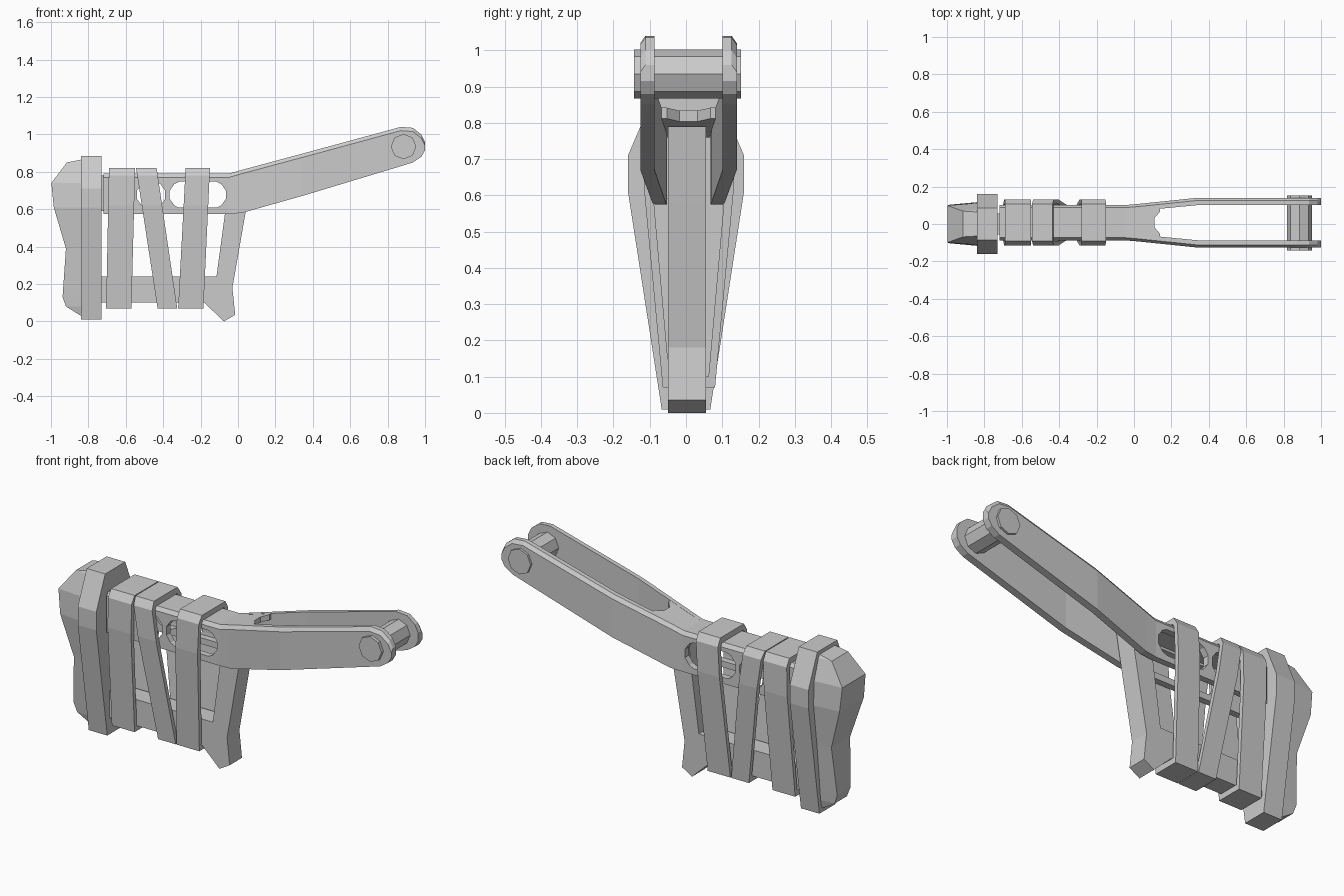
import bpy, bmesh, math
from mathutils import Vector

cube = bpy.data.objects.get("Cube")
if cube:
    bpy.data.objects.remove(cube, do_unlink=True)

grey = bpy.data.materials.new("plain grey")
grey.use_nodes = True
COLOUR = (0.6, 0.6, 0.6, 1)
grey.diffuse_color = COLOUR
grey.node_tree.nodes["Principled BSDF"].inputs["Base Color"].default_value = COLOUR


def loft(name, rings, loop=False):
    """Skin a row of equal rings; cap the ends, or join last to first."""
    bm = bmesh.new()
    rows = [[bm.verts.new(p) for p in ring] for ring in rings]
    n = len(rows[0])
    pairs = list(zip(rows, rows[1:]))
    if loop:
        pairs.append((rows[-1], rows[0]))
    else:
        bm.faces.new(rows[0])
        bm.faces.new(rows[-1])
    for a, b in pairs:
        for i in range(n):
            j = (i + 1) % n
            bm.faces.new((a[i], a[j], b[j], b[i]))
    bmesh.ops.recalc_face_normals(bm, faces=bm.faces)
    mesh = bpy.data.meshes.new(name)
    bm.to_mesh(mesh)
    bm.free()
    mesh.materials.append(grey)
    obj = bpy.data.objects.new(name, mesh)
    bpy.context.collection.objects.link(obj)
    return obj


def side_prism(name, outline, y0, y1):
    return loft(name, [[(x, y, z) for x, z in outline] for y in (y0, y1)])


def cut(obj, cutter):
    mod = obj.modifiers.new("hole", 'BOOLEAN')
    mod.object = cutter
    mod.operation = 'DIFFERENCE'
    mod.solver = 'EXACT'
    bpy.context.view_layer.objects.active = obj
    bpy.ops.object.modifier_apply(modifier=mod.name)


MID = 0.007  # sideways centre of the fork

# Hole cutters: blunt-ended slots through both channel walls
cutters = []
for left, right in ((-0.54, -0.39), (-0.365, -0.065)):
    upper = [(left, 0.7), (left + 0.025, 0.735), (left + 0.05, 0.747),
             (right - 0.05, 0.747), (right - 0.025, 0.735), (right, 0.7)]
    lower = [(x, 1.355 - z) for x, z in reversed(upper)]
    c = side_prism("slot_cutter", upper + lower, -0.3, 0.3)
    c.hide_render = True
    cutters.append(c)

# Fork side walls: x, bottom, top, outer and inner half width
STATIONS = [(-0.72, 0.575, 0.79, 0.094, 0.06),
            (-0.05, 0.575, 0.79, 0.094, 0.06),
            (0.02, 0.58, 0.81, 0.1, 0.063),
            (0.34, 0.67, 0.896, 0.133, 0.094),
            (0.87, 0.83, 1.04, 0.133, 0.094),
            (0.935, 0.85, 1.035, 0.133, 0.094),
            (0.98, 0.88, 1.0, 0.133, 0.094),
            (1.0, 0.915, 0.96, 0.133, 0.094)]
for side, s in (("left", 1), ("right", -1)):
    rings = []
    for x, zb, zt, out, inn in STATIONS:
        section = [(inn, zb), (out, zb), (out, zt - 0.02),
                   (out - 0.014, zt), (inn, zt)]
        rings.append([(x, MID + s * y, z) for y, z in section])
    wall = loft("fork_wall_" + side, rings)
    for c in cutters:
        cut(wall, c)
for c in cutters:
    bpy.data.objects.remove(c, do_unlink=True)

# Channel roof, ending in a notch between the prongs
flat = [(-0.72, -0.065), (-0.05, -0.065), (-0.05, 0.065), (-0.72, 0.065)]
loft("channel_roof", [[(x, MID + y, z) for x, y in flat] for z in (0.76, 0.79)])
notched = [(-0.05, -0.065), (0.02, -0.066), (0.14, -0.077), (0.14, -0.06),
           (0.11, -0.025), (0.11, 0.025), (0.14, 0.06), (0.14, 0.077),
           (0.02, 0.066), (-0.05, 0.065)]
loft("fork_crotch", [[(x, MID + y, z + 0.272 * (x + 0.05)) for x, y in notched]
                     for z in (0.76, 0.79)])

# Eight-sided cross pin at the fork tip
pin = [(0.885 + 0.068 * math.cos(i * math.pi / 4),
        0.935 + 0.068 * math.sin(i * math.pi / 4)) for i in range(8)]
side_prism("cross_pin", pin, -0.143, 0.152)

# Lower frame: slanted strut, foot and rear bar in one plate
frame = [(0.075, 0.79), (0.04, 0.58), (-0.03, 0.18), (-0.015, 0.035),
         (-0.075, 0.0), (-0.18, 0.1), (-0.78, 0.1), (-0.78, 0.24),
         (-0.115, 0.24), (-0.07, 0.575), (-0.05, 0.77)]
side_prism("lower_frame", frame, -0.05, 0.055)

# Tongue that joins the channel to the collar
side_prism("rear_tongue", [(-0.8, 0.59), (-0.69, 0.59), (-0.69, 0.78), (-0.8, 0.78)],
           -0.055, 0.055)


# Upright solids: height, rear x, front x, half width
def upright(name, levels, taper=1.0):
    loft(name, [[(x0, -w * taper, z), (x1, -w, z), (x1, w, z), (x0, w * taper, z)]
                for z, x0, x1, w in levels])


upright("collar", [(0.01, -0.84, -0.73, 0.067), (0.61, -0.84, -0.73, 0.16),
                   (0.71, -0.84, -0.73, 0.16), (0.885, -0.84, -0.73, 0.085)])
upright("butt_block", [(0.03, -0.84, -0.8, 0.05), (0.08, -0.92, -0.8, 0.06),
                       (0.13, -0.938, -0.8, 0.065), (0.39, -0.92, -0.8, 0.093),
                       (0.61, -0.985, -0.8, 0.12), (0.74, -0.998, -0.8, 0.115),
                       (0.85, -0.915, -0.8, 0.08), (0.865, -0.84, -0.8, 0.075)], 0.86)

# Wrapped bands: hollow loops that lean along x
OUTER = [(0.072, 0.07), (0.124, 0.62), (0.124, 0.78), (0.1, 0.82)]
INNER = [(0.054, 0.1), (0.1, 0.62), (0.1, 0.77), (0.09, 0.79)]


def band(name, bottom, top):
    def ring(profile, edge):
        points = profile + [(-y, z) for y, z in reversed(profile)]
        result = []
        for y, z in points:
            t = (z - 0.07) / 0.75
            result.append((bottom[edge] * (1 - t) + top[edge] * t, y + 0.008, z))
        return result
    loft(name, [ring(OUTER, 0), ring(OUTER, 1), ring(INNER, 1), ring(INNER, 0)], True)


band("rear_band", (-0.705, -0.57), (-0.69, -0.55))
band("middle_band", (-0.43, -0.325), (-0.545, -0.435))
band("front_band", (-0.32, -0.185), (-0.28, -0.15))
